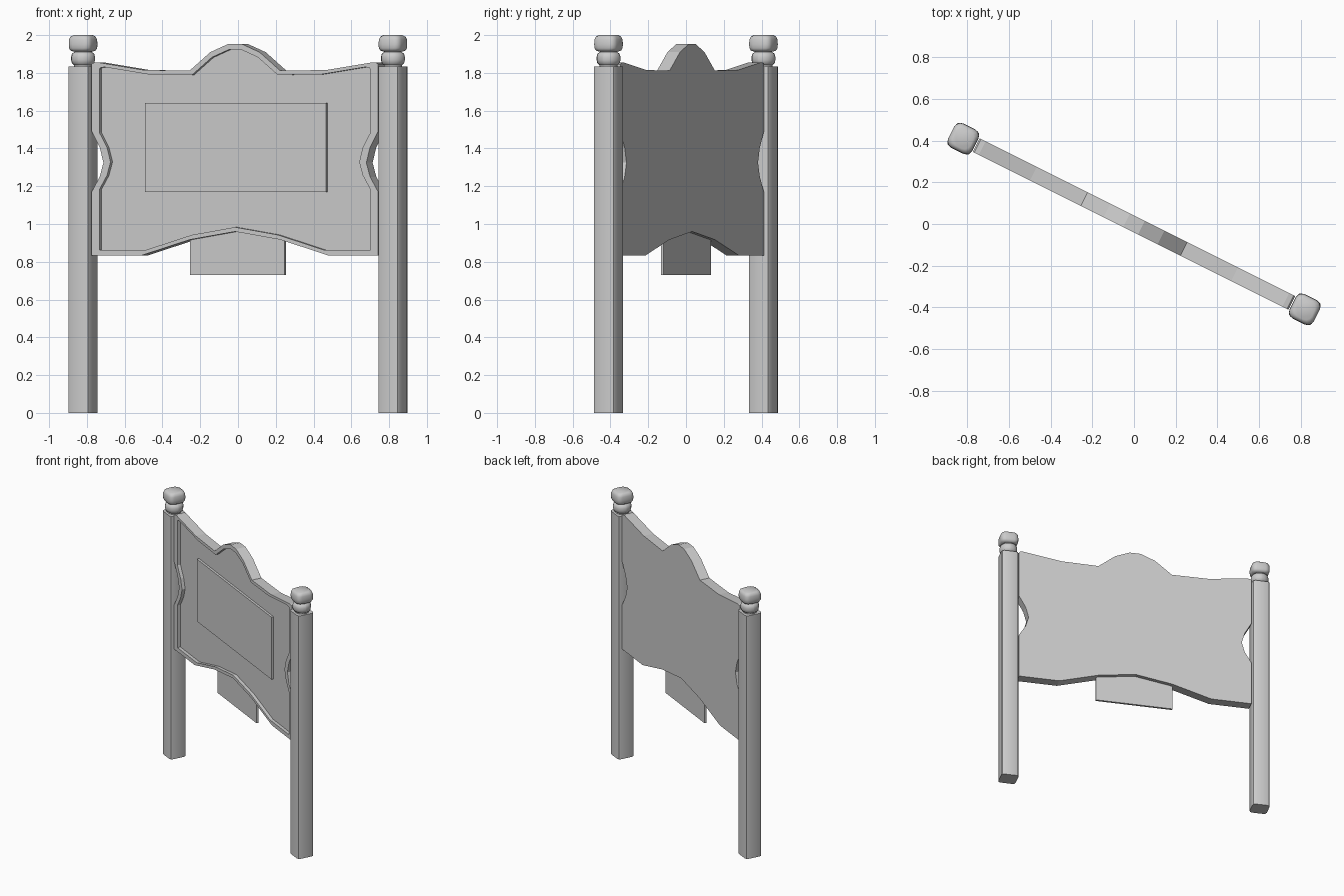
import bpy, bmesh, math
from mathutils import Matrix

if "Cube" in bpy.data.objects:
    bpy.data.objects.remove(bpy.data.objects["Cube"])

# whole sign is turned about the vertical axis
TURN = Matrix.Rotation(math.atan2(-0.82, 1.64), 4, 'Z')
POST_X = 0.917


def finish(name, bm, smooth=None, x=0.0):
    bmesh.ops.recalc_face_normals(bm, faces=bm.faces[:])
    me = bpy.data.meshes.new(name)
    bm.to_mesh(me)
    bm.free()
    ob = bpy.data.objects.new(name, me)
    bpy.context.collection.objects.link(ob)
    ob.matrix_world = TURN @ Matrix.Translation((x, 0, 0))
    if smooth:
        bpy.ops.object.select_all(action='DESELECT')
        ob.select_set(True)
        bpy.context.view_layer.objects.active = ob
        bpy.ops.object.shade_smooth_by_angle(angle=math.radians(smooth))
    return ob


def loft(bm, loops):
    rings = [[bm.verts.new(p) for p in loop] for loop in loops]
    n = len(rings[0])
    for a, b in zip(rings, rings[1:]):
        for i in range(n):
            j = (i + 1) % n
            bm.faces.new((a[i], a[j], b[j], b[i]))
    bm.faces.new(rings[0])
    bm.faces.new(rings[-1])


def box(name, x, y0, y1, z0, z1):
    bm = bmesh.new()
    loft(bm, [[(-x, y, z0), (x, y, z0), (x, y, z1), (-x, y, z1)] for y in (y0, y1)])
    return finish(name, bm)


def rounded_square(half, corner, z, seg=3):
    pts = []
    for k in range(4):
        sx, sy = ((1, 1), (-1, 1), (-1, -1), (1, -1))[k]
        for i in range(seg + 1):
            a = math.pi / 2 * (k + i / seg)
            pts.append((sx * (half - corner) + corner * math.cos(a),
                        sy * (half - corner) + corner * math.sin(a), z))
    return pts


# shaped board: right half outline from peak to bottom centre, mirrored
half = [(0.04, 1.953), (0.145, 1.91), (0.268, 1.812), (0.54, 1.815), (0.815, 1.856),
        (0.84, 1.853), (0.848, 1.845), (0.848, 1.49), (0.80, 1.405), (0.778, 1.325),
        (0.80, 1.25), (0.848, 1.17), (0.848, 0.833), (0.555, 0.833), (0.268, 0.917)]
outline = half + [(0, 0.96)] + [(-x, z) for x, z in reversed(half)]


def board_loop(y, s):
    return [(x * s, y, 1.39 + (z - 1.39) * s) for x, z in outline]


bm = bmesh.new()
loft(bm, [board_loop(0.037, 1), board_loop(-0.037, 1),
          board_loop(-0.037, 0.946), board_loop(-0.013, 0.946)])
finish("board", bm)

# raised notice panel and hanging plate
box("notice_panel", 0.536, -0.030, -0.010, 1.17, 1.64)
box("lower_plate", 0.28, -0.008, 0.008, 0.73, 0.97)

# finial profiles: (half size, z)
bead = [(0.048, 1.83), (0.048, 1.842), (0.059, 1.851), (0.063, 1.868), (0.063, 1.885),
        (0.058, 1.902), (0.046, 1.91), (0.046, 1.925)]
cap = [(0.046, 1.913), (0.058, 1.918), (0.064, 1.931), (0.065, 1.95), (0.064, 1.976),
       (0.058, 1.992), (0.046, 2.0)]

for side, x in (("left", -POST_X), ("right", POST_X)):
    # square post with eased corners
    bm = bmesh.new()
    loft(bm, [rounded_square(0.0625, 0.02, z, 2) for z in (0, 1.835)])
    finish(side + "_post", bm, 40, x)
    # round bead below the cap
    bm = bmesh.new()
    loft(bm, [rounded_square(r, r * 0.98, z, 4) for r, z in bead])
    finish(side + "_bead", bm, 50, x)
    # soft square cap
    bm = bmesh.new()
    loft(bm, [rounded_square(r, 0.033, z) for r, z in cap])
    finish(side + "_cap", bm, 60, x)
